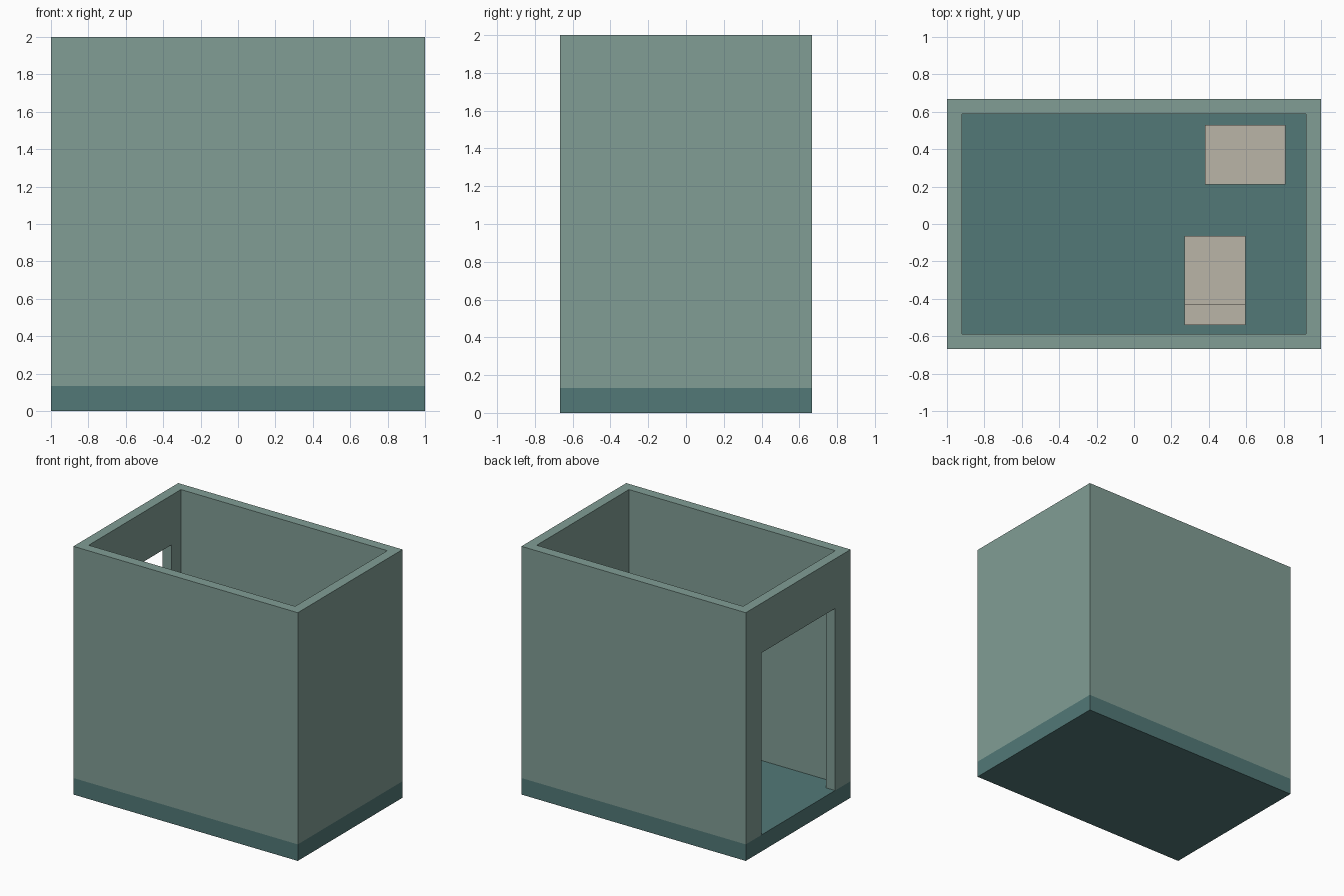
import bpy

if "Cube" in bpy.data.objects:
    bpy.data.objects.remove(bpy.data.objects["Cube"])

HALF_X, HALF_Y = 1.0, 0.667      # outer footprint
WALL, FLOOR, TOP = 0.08, 0.133, 2.0


def material(name, rgb):
    mat = bpy.data.materials.new(name)
    mat.diffuse_color = (*rgb, 1)
    mat.use_nodes = True
    mat.node_tree.nodes["Principled BSDF"].inputs["Base Color"].default_value = mat.diffuse_color
    return mat


def box(name, lo, hi, mat=None):
    size = [b - a for a, b in zip(lo, hi)]
    centre = [(a + b) / 2 for a, b in zip(lo, hi)]
    bpy.ops.mesh.primitive_cube_add(size=1, location=centre)
    ob = bpy.context.object
    ob.name = name
    ob.scale = size
    bpy.ops.object.transform_apply(location=False, rotation=False, scale=True)
    if mat:
        ob.data.materials.append(mat)
    return ob


def cut(target, cutter):
    cutter.hide_render = True
    cutter.display_type = 'WIRE'
    mod = target.modifiers.new(cutter.name, 'BOOLEAN')
    mod.operation = 'DIFFERENCE'
    mod.solver = 'EXACT'
    mod.object = cutter


wall_mat = material("wall_green", (0.22, 0.34, 0.30))
floor_mat = material("floor_teal", (0.085, 0.19, 0.185))
fixture_mat = material("fixture_beige", (0.49, 0.46, 0.39))

# Floor slab
box("floor", (-HALF_X, -HALF_Y, 0), (HALF_X, HALF_Y, FLOOR), floor_mat)

# Open-topped walls with a doorway on the left side
walls = box("walls", (-HALF_X, -HALF_Y, FLOOR), (HALF_X, HALF_Y, TOP), wall_mat)
ix, iy = HALF_X - WALL, HALF_Y - WALL
cut(walls, box("room_cutter", (-ix, -iy, -0.2), (ix, iy, TOP + 0.2), wall_mat))
cut(walls, box("door_cutter", (-1.2, -0.47, -0.1), (-0.7, 0.47, 1.6), wall_mat))

# Toilet: bowl block and taller cistern
box("toilet_bowl", (0.27, -0.43, FLOOR), (0.595, -0.065, 0.41), fixture_mat)
box("toilet_cistern", (0.27, -0.54, FLOOR), (0.595, -0.43, 0.67), fixture_mat)

# Wash basin block by the back wall
box("wash_basin", (0.38, 0.21, FLOOR), (0.81, 0.53, 0.67), fixture_mat)
